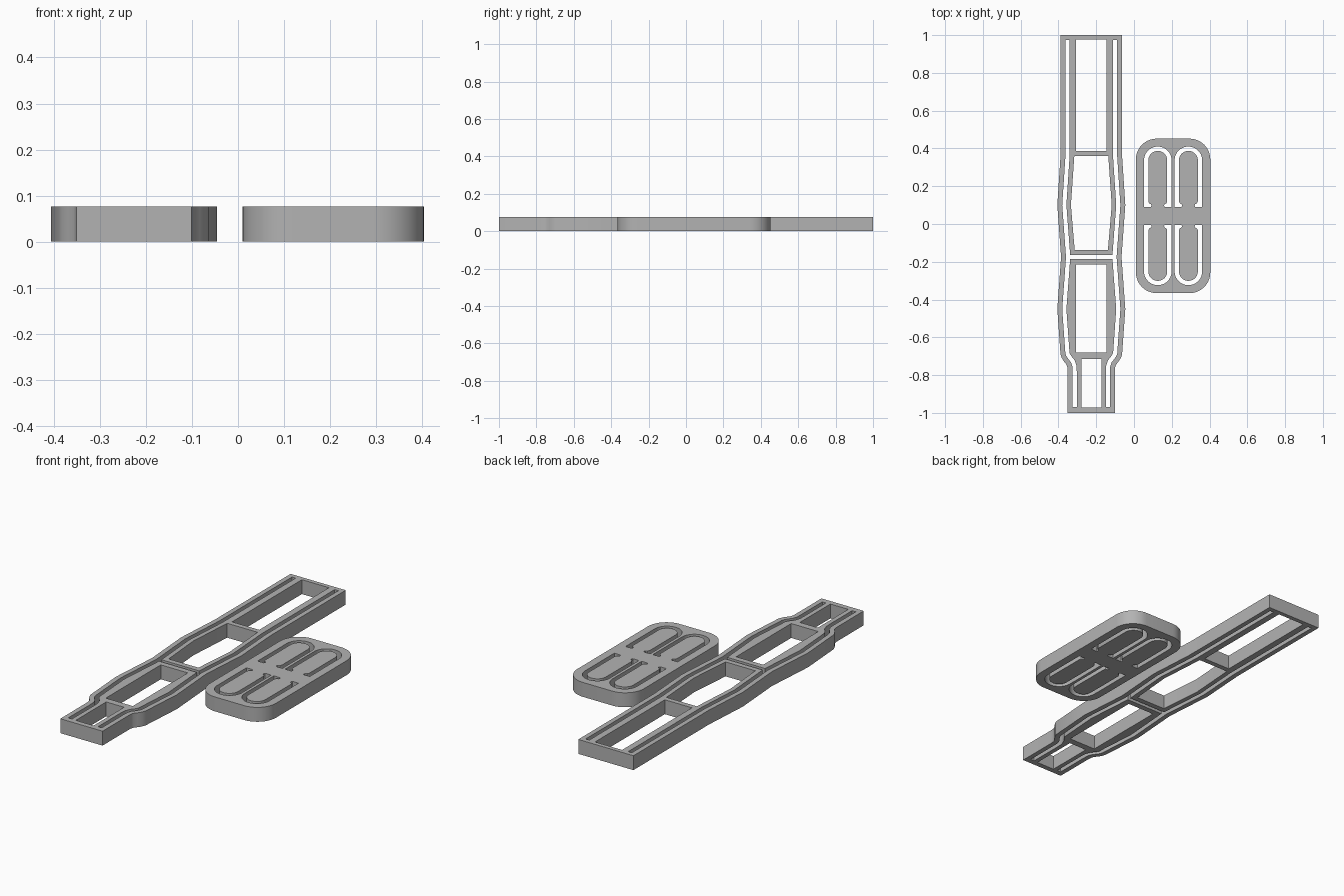
import bpy
import bmesh
from math import cos, sin, pi
from mathutils import Vector

HEIGHT = 0.077

if "Cube" in bpy.data.objects:
    bpy.data.objects.remove(bpy.data.objects["Cube"], do_unlink=True)

grey = bpy.data.materials.new("mid grey")
grey.use_nodes = True
grey.diffuse_color = (0.45, 0.45, 0.45, 1)
grey.node_tree.nodes["Principled BSDF"].inputs["Base Color"].default_value = (0.45, 0.45, 0.45, 1)


def plate(name, centre, loops):
    """Fill an outline with its holes and extrude it to the plate height."""
    bm = bmesh.new()
    for loop in loops:
        verts = [bm.verts.new((centre[0] + x, centre[1] + y, 0)) for x, y in loop]
        for a, b in zip(verts, verts[1:] + verts[:1]):
            bm.edges.new((a, b))
    bmesh.ops.triangle_fill(bm, edges=bm.edges[:], use_beauty=True, normal=(0, 0, 1))
    top = bmesh.ops.extrude_face_region(bm, geom=bm.faces[:])["geom"]
    moved = [g for g in top if isinstance(g, bmesh.types.BMVert)]
    bmesh.ops.translate(bm, verts=moved, vec=(0, 0, HEIGHT))
    bmesh.ops.recalc_face_normals(bm, faces=bm.faces[:])
    mesh = bpy.data.meshes.new(name)
    bm.to_mesh(mesh)
    bm.free()
    mesh.materials.append(grey)
    obj = bpy.data.objects.new(name, mesh)
    bpy.context.collection.objects.link(obj)
    bpy.ops.object.select_all(action="DESELECT")
    obj.select_set(True)
    bpy.context.view_layer.objects.active = obj
    bpy.ops.object.shade_smooth_by_angle(angle=pi / 6)
    return obj


def mirror(points):
    return [(-x, y) for x, y in points]


def inset(path, d):
    """Offset a downward-running right edge inwards, mitring its corners."""
    result = []
    for i, p in enumerate(path):
        dirs = [(Vector(path[j + 1]) - Vector(path[j])).normalized()
                for j in (i - 1, i) if 0 <= j < len(path) - 1]
        normals = [Vector((v.y, -v.x)) for v in dirs]
        mid = sum(normals, Vector((0, 0))).normalized()
        q = Vector(p) + mid * d / mid.dot(normals[0])
        result.append((q.x, q.y))
    return result


def rectangle(x, low, high):
    return [(x, low), (x, high), (-x, high), (-x, low)]


# Long frame: contoured outline, running down its right edge
edge = [(0.163, 1), (0.163, 0.36), (0.18, 0.10), (0.16, -0.175), (0.18, -0.45),
        (0.163, -0.69), (0.156, -0.71), (0.143, -0.73), (0.131, -0.745),
        (0.126, -0.76), (0.125, -0.78), (0.125, -1)]
outline = edge + mirror(edge)[::-1]

# Thin slots along both sides, joined by a slot across the middle
slot_path = [(x, max(-0.97, min(0.975, y))) for x, y in edge]
outer = inset(slot_path, 0.026)
inner = inset(slot_path, 0.048)
mid_x = inner[3][0]
upper = inner[:3] + [(mid_x, -0.165)]
lower = [(mid_x, -0.185)] + inner[4:]
slot = (outer + lower[::-1] + mirror(lower) + mirror(outer)[::-1]
        + mirror(upper) + upper[::-1])

# Four windows between the crossbars
bulge = [(0.09, 0.36), (0.108, 0.10), (0.088, -0.137)]
windows = [rectangle(0.08, 0.387, 0.977), bulge + mirror(bulge)[::-1],
           rectangle(0.08, -0.68, -0.215), rectangle(0.053, -0.972, -0.715)]
plate("long_frame", (-0.226, 0), [outline, slot] + windows)


# Rounded pad with four tongues cut free by hooked slots
def arc(cx, cy, r, start, end, n):
    return [(cx + r * cos(start + (end - start) * i / n),
             cy + r * sin(start + (end - start) * i / n)) for i in range(n + 1)]


pad_x, pad_y, radius = 0.197, 0.409, 0.11
pad = []
for k, (sx, sy) in enumerate([(1, 1), (-1, 1), (-1, -1), (1, -1)]):
    pad += arc(sx * (pad_x - radius), sy * (pad_y - radius), radius,
               k * pi / 2, (k + 1) * pi / 2, 10)

hook = [(0.073, 0.047), (0.037, 0.047), (0.033, 0.054), (0.036, 0.062),
        (0.045, 0.066), (0.05, 0.076)]
tongue_slot = (arc(0, 0.294, 0.073, 0, pi, 20) + mirror(hook)
               + arc(0, 0.294, 0.05, pi, 0, 20) + hook[::-1])
tongue_slots = [[(x + side * 0.081, y * end) for x, y in tongue_slot]
                for side in (-1, 1) for end in (-1, 1)]
plate("tongue_pad", (0.207, 0.043), [pad] + tongue_slots)
